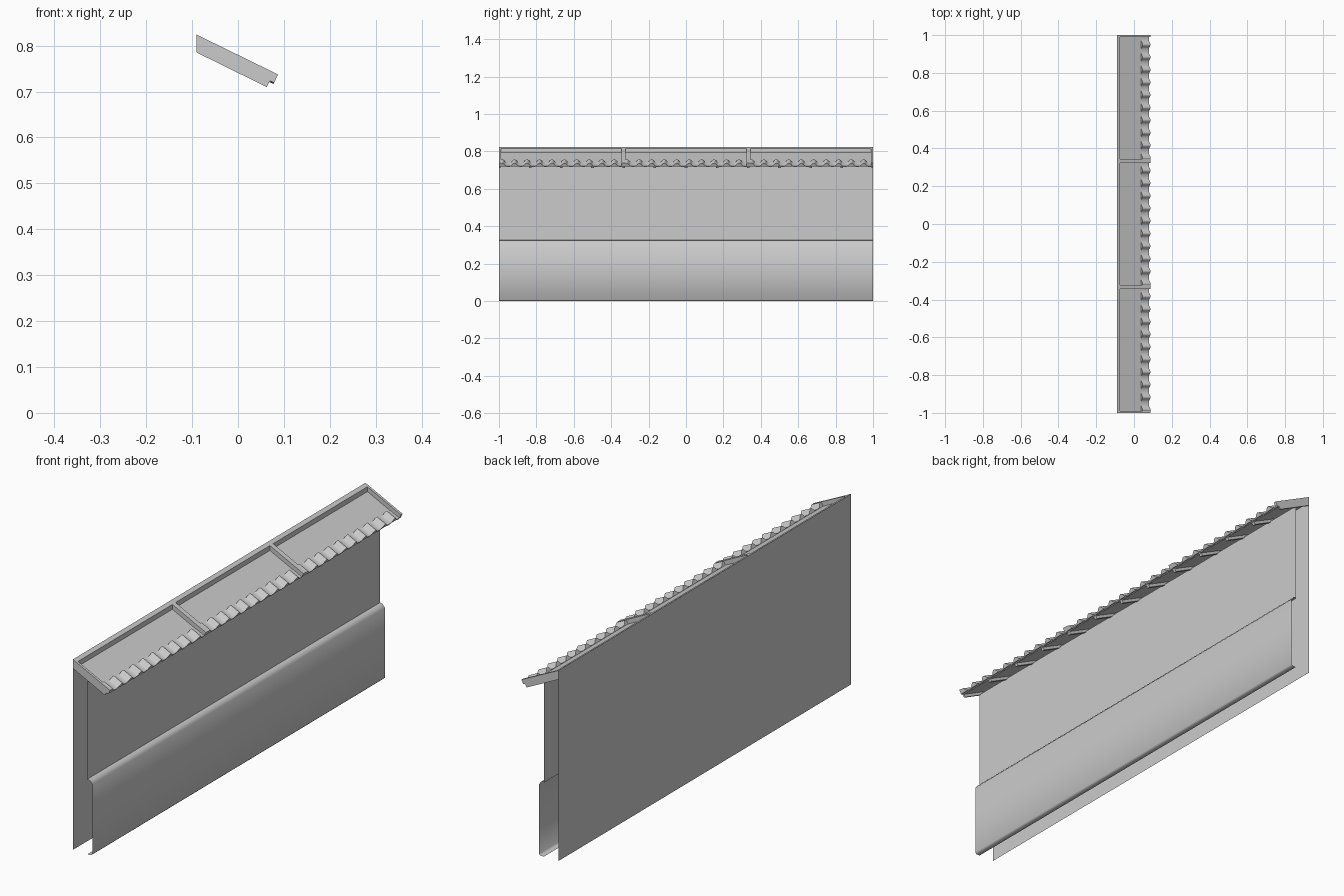
import bpy
import bmesh
import math
from mathutils import Vector

cube = bpy.data.objects.get("Cube")
if cube:
    bpy.data.objects.remove(cube, do_unlink=True)

grey = bpy.data.materials.new("plain grey")
grey.use_nodes = True
grey.diffuse_color = (0.6, 0.6, 0.6, 1)
grey.node_tree.nodes["Principled BSDF"].inputs["Base Color"].default_value = (0.6, 0.6, 0.6, 1)

HALF = 1.0          # half the wall length
BACK = -0.09        # x of the rear face
SLOPE = 0.49
NORMAL = Vector((SLOPE, 1)).normalized()


def deck(x, lift=0.0):
    """Point (x, z) on the roof deck, lifted vertically."""
    return (x, 0.803 - SLOPE * (x - BACK) + lift)


def off_deck(x, n):
    """Point (x, z) raised from the deck along its normal."""
    return tuple(Vector(deck(x)) + NORMAL * n)


def add_object(name, bm, recalc=True):
    if recalc:
        bmesh.ops.recalc_face_normals(bm, faces=bm.faces[:])
    mesh = bpy.data.meshes.new(name)
    bm.to_mesh(mesh)
    bm.free()
    mesh.materials.append(grey)
    obj = bpy.data.objects.new(name, mesh)
    bpy.context.collection.objects.link(obj)
    return obj


def extrude_y(name, profile, y0, y1, closed=True):
    """Sweep an (x, z) profile from y0 to y1, as a solid or an open sheet."""
    bm = bmesh.new()
    a = [bm.verts.new((x, y0, z)) for x, z in profile]
    b = [bm.verts.new((x, y1, z)) for x, z in profile]
    count = len(profile)
    for i in range(count if closed else count - 1):
        j = (i + 1) % count
        bm.faces.new((a[i], a[j], b[j], b[i]))
    if closed:
        bm.faces.new(a)
        bm.faces.new(b[::-1])
    return add_object(name, bm, closed)


# Wall sheets: profiles run upward at the rear, downward at the front
extrude_y("back_wall", [(BACK, 0), (BACK, 0.81)], -HALF, HALF, False)
extrude_y("front_wall", [(-0.02, 0.755), (-0.02, 0.32)], -HALF, HALF, False)

# Skirt with a rolled top and a small inward lip at its foot
skirt = extrude_y("lower_skirt", [(-0.02, 0.325), (-0.008, 0.322), (0.003, 0.308),
                                  (0.003, 0.006), (-0.003, 0), (-0.02, 0)],
                  -HALF, HALF, False)
for face in skirt.data.polygons:
    face.use_smooth = True

# Roof deck and ridge rail
extrude_y("roof_deck", [deck(BACK), deck(0.07), deck(0.07, -0.005), deck(BACK, -0.005)],
          -HALF, HALF)
extrude_y("ridge_rail", [deck(BACK, 0.021), deck(-0.073, 0.021),
                         deck(-0.073), deck(BACK)], -HALF, HALF)

# Raised battens dividing the roof into three bays
batten = [deck(BACK, 0.021), off_deck(0.079, 0.019), off_deck(0.079, 0), deck(BACK)]
for i in range(4):
    y = -HALF + i * 2 * HALF / 3
    extrude_y("roof_batten", batten, max(y - 0.011, -HALF), min(y + 0.011, HALF))

# Rafters under the deck
rafter = [deck(BACK), deck(0.07), off_deck(0.07, -0.0165), deck(BACK, -0.018)]
for i in range(13):
    y = -HALF + i * HALF / 6
    extrude_y("rafter", rafter, max(y - 0.007, -HALF), min(y + 0.007, HALF))

# Row of rounded eave tiles: half-round rolls with shallow pans between them
TILES, STEPS = 30, 12
bm = bmesh.new()
rings = []
for i in range(TILES * STEPS + 1):
    y = -HALF + 2 * HALF * i / (TILES * STEPS)
    wave = math.sin(2 * math.pi * (i % STEPS) / STEPS)
    height = 0.004 + (0.0145 * wave if wave > 0 else 0.003 * wave)
    under = min(0, height - 0.005)
    section = [off_deck(0.037, -0.003), off_deck(0.037, height),
               off_deck(0.079, height), off_deck(0.079, under)]
    rings.append([bm.verts.new((x, y, z)) for x, z in section])
for a, b in zip(rings, rings[1:]):
    for j in range(4):
        k = (j + 1) % 4
        bm.faces.new((a[j], a[k], b[k], b[j]))
bm.faces.new(rings[0])
bm.faces.new(rings[-1][::-1])
tiles = add_object("eave_tiles", bm)
bpy.ops.object.select_all(action="DESELECT")
tiles.select_set(True)
bpy.context.view_layer.objects.active = tiles
bpy.ops.object.shade_smooth_by_angle(angle=math.radians(50))
